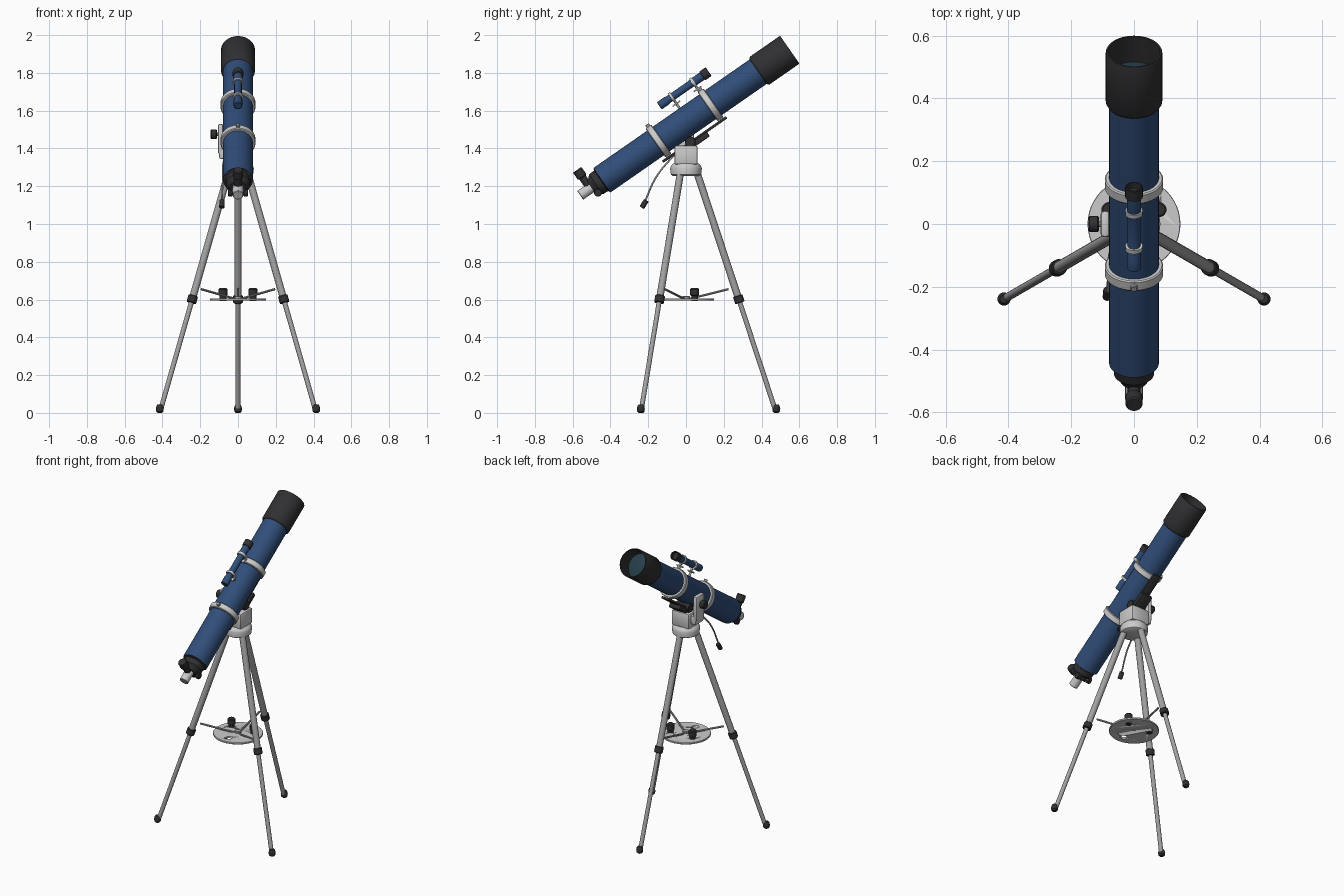
import bpy, bmesh, math
from mathutils import Vector, Matrix

if "Cube" in bpy.data.objects:
    bpy.data.objects.remove(bpy.data.objects["Cube"])

def material(name, rgb):
    m = bpy.data.materials.new(name)
    m.diffuse_color = (*rgb, 1)
    m.use_nodes = True
    m.node_tree.nodes["Principled BSDF"].inputs["Base Color"].default_value = m.diffuse_color
    return m

BLUE = material("blue", (0.03, 0.075, 0.19))
BLACK = material("black", (0.03, 0.03, 0.033))
STEEL = material("steel", (0.36, 0.36, 0.36))
GLASS = material("glass", (0.02, 0.05, 0.07))

TILT = math.radians(34.8)
TUBE = Matrix.Translation((0, 0, 1.541)) @ Matrix.Rotation(TILT, 4, 'X')

def T(x, along, up):
    """Point in the tilted tube frame -> world."""
    return TUBE @ Vector((x, along, up))

def finish(name, bm, mat):
    bmesh.ops.recalc_face_normals(bm, faces=bm.faces)
    me = bpy.data.meshes.new(name)
    bm.to_mesh(me)
    bm.free()
    ob = bpy.data.objects.new(name, me)
    bpy.context.collection.objects.link(ob)
    if mat:
        me.materials.append(mat)
    bpy.ops.object.select_all(action='DESELECT')
    ob.select_set(True)
    bpy.context.view_layer.objects.active = ob
    bpy.ops.object.shade_smooth_by_angle(angle=math.radians(35))
    return ob

def lathe(name, a, b, profile, mat=None, seg=32, closed=False):
    """Revolve (distance, radius) points around the line from a towards b."""
    a, b = Vector(a), Vector(b)
    rot = (b - a).to_track_quat('Z', 'Y')
    bm = bmesh.new()
    rings = []
    for d, r in profile:
        rings.append([bm.verts.new(a + rot @ Vector((r * math.cos(t), r * math.sin(t), d)))
                      for t in (2 * math.pi * i / seg for i in range(seg))])
    pairs = list(zip(rings, rings[1:]))
    if closed:
        pairs.append((rings[-1], rings[0]))
    for p, q in pairs:
        for i in range(seg):
            j = (i + 1) % seg
            bm.faces.new((p[i], p[j], q[j], q[i]))
    if not closed:
        bm.faces.new(rings[0])
        bm.faces.new(rings[-1])
    return finish(name, bm, mat)

def rod(name, a, b, r, mat=None, seg=16, bevel=0.0):
    L = (Vector(b) - Vector(a)).length
    prof = [(0, r), (L, r)]
    if bevel:
        prof = [(0, r - bevel), (bevel, r), (L - bevel, r), (L, r - bevel)]
    return lathe(name, a, b, prof, mat, seg)

def box(name, lo, hi, mat=None, frame=Matrix(), bevel=0.006):
    lo, hi = Vector(lo), Vector(hi)
    bm = bmesh.new()
    bmesh.ops.create_cube(bm, size=1)
    for v in bm.verts:
        v.co = frame @ Vector([(lo[k] + hi[k]) / 2 + v.co[k] * (hi[k] - lo[k]) for k in range(3)])
    bmesh.ops.bevel(bm, geom=bm.edges[:], offset=bevel, segments=2, affect='EDGES', profile=0.5)
    return finish(name, bm, mat)

# main tube, dew shield, lens
rod("main_tube", T(0, -0.54, 0), T(0, 0.56, 0), 0.079, BLUE, 48)
lathe("dew_shield", T(0, 0.465, 0), T(0, 0.67, 0),
      [(0, 0.079), (0.004, 0.086), (0.012, 0.09), (0.2, 0.09), (0.204, 0.088), (0.204, 0.083), (0.1, 0.083), (0.1, 0.079)],
      BLACK, 48, closed=True)
lathe("objective_lens", T(0, 0.56, 0), T(0, 0.6, 0),
      [(0, 0.082), (0.012, 0.082), (0.02, 0.055), (0.023, 0.02)], GLASS, 48)

# focuser, diagonal and eyepiece
lathe("focuser_body", T(0, -0.535, 0), T(0, -0.7, 0),
      [(0, 0.076), (0.008, 0.076), (0.012, 0.066), (0.045, 0.064), (0.06, 0.05), (0.075, 0.042)], BLACK)
rod("draw_tube", T(0, -0.59, 0), T(0, -0.682, 0), 0.028, None, 24, 0.003)
lathe("eyepiece", T(0, -0.618, 0.015), T(0, -0.618, 0.12),
      [(0, 0.02), (0.055, 0.02), (0.06, 0.027), (0.1, 0.027), (0.105, 0.023)], BLACK, 24)
rod("focus_shaft", T(-0.05, -0.597, -0.042), T(0.05, -0.597, -0.042), 0.008, STEEL)
box("focus_housing", (-0.02, -0.615, -0.055), (0.02, -0.56, -0.02), BLACK, TUBE)
for s, side in ((-1, "left"), (1, "right")):
    rod(side + "_focus_knob", T(s * 0.03, -0.597, -0.042), T(s * 0.052, -0.597, -0.042), 0.021, BLACK, 20, 0.003)

# tube rings, clamps and mounting bar
for tag, y in (("rear", -0.178), ("front", 0.158)):
    lathe(tag + "_tube_ring", T(0, y - 0.019, 0), T(0, y + 0.019, 0),
          [(0, 0.078), (0, 0.089), (0.004, 0.093), (0.034, 0.093), (0.038, 0.089), (0.038, 0.078)],
          None, 48, closed=True)
    box(tag + "_ring_foot", (-0.02, y - 0.017, -0.102), (0.02, y + 0.017, -0.08), None, TUBE, 0.003)
    rod(tag + "_ring_clamp", T(0, y, 0.085), T(0, y, 0.107), 0.011, STEEL, 16, 0.002)
box("mounting_bar", (-0.028, -0.222, -0.11), (0.028, 0.19, -0.096), BLACK, TUBE, 0.003)

# finder scope
F = 0.15
lathe("finder_tube", T(0, -0.068, F), T(0, 0.22, F),
      [(0, 0.019), (0.003, 0.023), (0.05, 0.023), (0.056, 0.02), (0.2, 0.02), (0.225, 0.023), (0.285, 0.023)], BLUE, 24)
lathe("finder_hood", T(0, 0.208, F), T(0, 0.25, F),
      [(0, 0.022), (0.002, 0.028), (0.04, 0.028), (0.042, 0.026), (0.042, 0.023), (0.02, 0.022)], BLACK, 24)
for tag, y in (("rear", 0.013), ("front", 0.15)):
    lathe(tag + "_finder_ring", T(0, y - 0.007, F), T(0, y + 0.007, F),
          [(0, 0.019), (0, 0.028), (0.014, 0.028), (0.014, 0.019)], None, 24, closed=True)
    rod(tag + "_finder_post", T(0, y, 0.076), T(0, y, F - 0.022), 0.007, STEEL, 12)
    box(tag + "_finder_foot", (-0.013, y - 0.024, 0.104), (0.013, y + 0.024, 0.112), None, TUBE, 0.002)

# mount head
lathe("tripod_head", (0, 0, 1.255), (0, 0, 1.32),
      [(0, 0.07), (0.006, 0.08), (0.04, 0.084), (0.052, 0.08), (0.066, 0.066)], None, 40)
box("mount_block", (-0.064, -0.062, 1.315), (0.064, 0.062, 1.415), None, bevel=0.01)
box("mount_arm", (-0.106, -0.042, 1.37), (-0.078, 0.042, 1.53), None, bevel=0.01)
box("mount_arm_base", (-0.1, -0.042, 1.345), (-0.05, 0.042, 1.4), None, bevel=0.008)
rod("altitude_shaft", (-0.115, 0, 1.475), (-0.07, 0, 1.475), 0.01, STEEL)
rod("altitude_knob", (-0.145, 0, 1.475), (-0.112, 0, 1.475), 0.026, BLACK, 20, 0.004)
box("saddle", (-0.04, -0.05, -0.135), (0.04, 0.06, -0.105), BLACK, TUBE)
rod("saddle_pivot", (-0.05, 0.022, 1.435), (0.05, 0.022, 1.435), 0.028, BLACK, 20, 0.003)

# slow motion cable
cu = bpy.data.curves.new("control_cable", 'CURVE')
cu.dimensions = '3D'
cu.bevel_depth = 0.005
cu.bevel_resolution = 2
cu.resolution_u = 8
pts = [(-0.05, -0.04, 1.385), (-0.075, -0.09, 1.335), (-0.08, -0.16, 1.245), (-0.085, -0.215, 1.125)]
sp = cu.splines.new('BEZIER')
sp.bezier_points.add(len(pts) - 1)
for bp, p in zip(sp.bezier_points, pts):
    bp.co = p
    bp.handle_left_type = bp.handle_right_type = 'AUTO'
cu.materials.append(STEEL)
bpy.context.collection.objects.link(bpy.data.objects.new("control_cable", cu))
rod("cable_knob", (-0.084, -0.21, 1.125), (-0.086, -0.234, 1.087), 0.014, BLACK, 16, 0.002)

# accessory tray with three eyepiece holes
tray = rod("accessory_tray", (0, 0, 0.594), (0, 0, 0.606), 0.148, None, 48, 0.002)
for i, ang in enumerate((30, 150, 270)):
    a = math.radians(ang)
    x, y = 0.092 * math.cos(a), 0.092 * math.sin(a)
    cut = rod(f"hole_cutter_{i}", (x, y, 0.56), (x, y, 0.64), 0.019, None, 20)
    cut.hide_render = True
    cut.hide_viewport = True
    mod = tray.modifiers.new("hole", 'BOOLEAN')
    mod.operation = 'DIFFERENCE'
    mod.object = cut
    if i < 2:
        lathe(f"spare_eyepiece_{i}", (x, y, 0.592), (x, y, 0.66),
              [(0, 0.018), (0.028, 0.018), (0.032, 0.024), (0.062, 0.024), (0.068, 0.019)], BLACK, 20)
rod("tray_hub", (0, 0, 0.6), (0, 0, 0.618), 0.02, STEEL, 20, 0.003)

# tripod legs
def on_leg(a, z):
    r = 0.478 - 0.33 * z
    return Vector((r * math.cos(a), r * math.sin(a), z))

for tag, ang in (("back", 90), ("left", 210), ("right", 330)):
    a = math.radians(ang)
    out = Vector((math.cos(a), math.sin(a), 0))
    side = Vector((-math.sin(a), math.cos(a), 0))
    rod(tag + "_upper_leg", on_leg(a, 1.285), on_leg(a, 0.6), 0.019, STEEL, 16)
    rod(tag + "_lower_leg", on_leg(a, 0.62), on_leg(a, 0.02), 0.013, STEEL, 16)
    rod(tag + "_leg_collar", on_leg(a, 0.62), on_leg(a, 0.583), 0.026, BLACK, 20, 0.003)
    lathe(tag + "_foot", (*on_leg(a, 0).xy, 0.004), (*on_leg(a, 0).xy, 0.05),
          [(-0.004, 0.012), (0.003, 0.019), (0.018, 0.021), (0.032, 0.018), (0.04, 0.013)], BLACK, 20)
    h = on_leg(a, 1.272)
    rod(tag + "_hinge_bolt", h - side * 0.03, h + side * 0.03, 0.013, STEEL, 12)
    rod(tag + "_tray_brace", Vector((0, 0, 0.602)) + out * 0.01, Vector((0, 0, 0.655)) + out * 0.225, 0.006, STEEL, 10)
